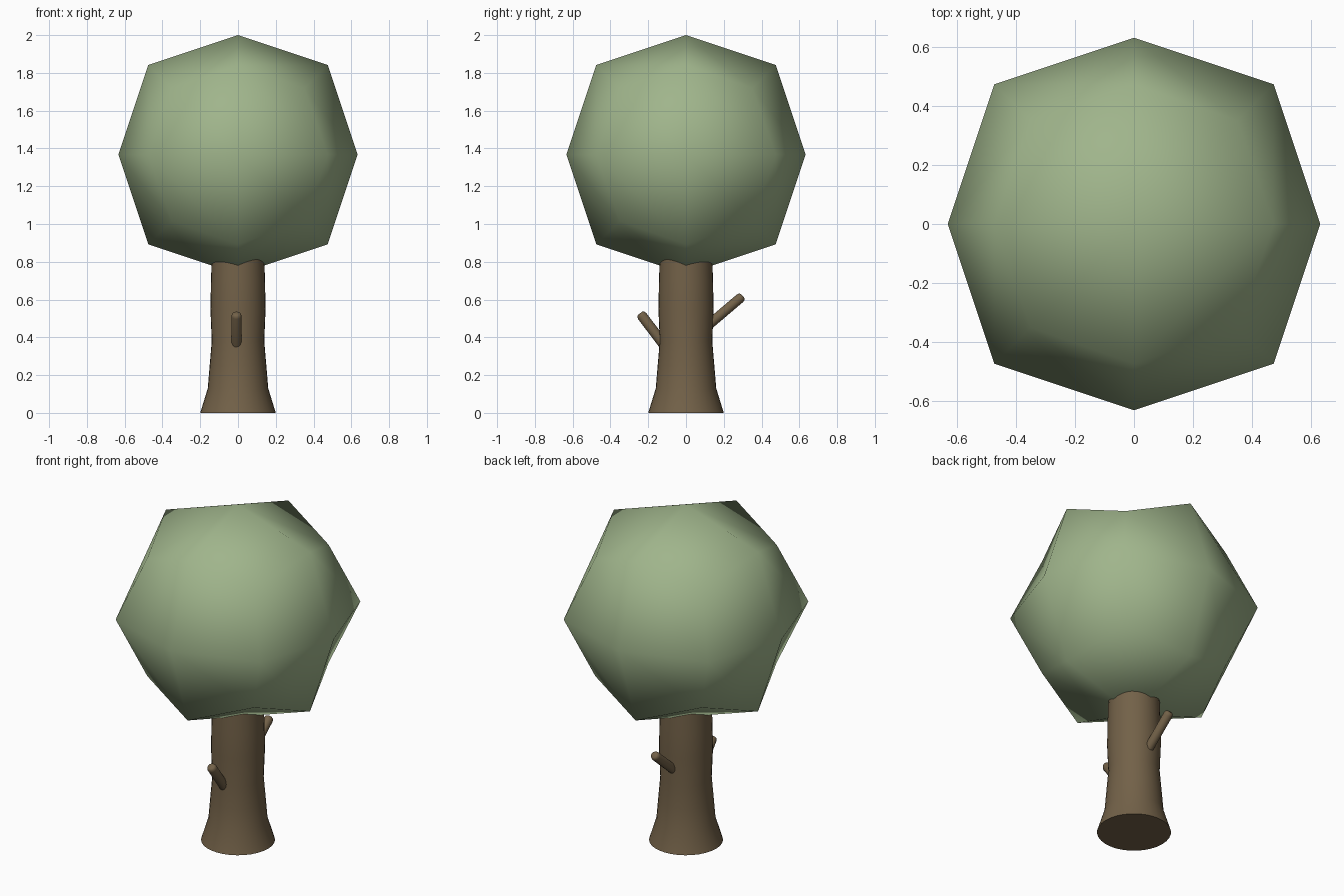
import bpy, bmesh, math
from mathutils import Vector

if "Cube" in bpy.data.objects:
    bpy.data.objects.remove(bpy.data.objects["Cube"])


def material(name, color):
    m = bpy.data.materials.new(name)
    m.diffuse_color = (*color, 1)
    m.use_nodes = True
    m.node_tree.nodes["Principled BSDF"].inputs["Base Color"].default_value = m.diffuse_color
    return m


LEAF = material("leaf green", (0.35, 0.46, 0.26))
BARK = material("bark brown", (0.17, 0.12, 0.065))


def add_object(name, bm, mat):
    bmesh.ops.recalc_face_normals(bm, faces=bm.faces)
    mesh = bpy.data.meshes.new(name)
    bm.to_mesh(mesh)
    bm.free()
    mesh.materials.append(mat)
    obj = bpy.data.objects.new(name, mesh)
    bpy.context.collection.objects.link(obj)
    return obj


def lathe(name, profile, sides, mat, origin=(0, 0, 0), axis=(0, 0, 1)):
    """Capped round solid from (radius, height) rings along an axis."""
    rot = Vector((0, 0, 1)).rotation_difference(Vector(axis))
    bm = bmesh.new()
    rings = []
    for r, h in profile:
        angles = [2 * math.pi * i / sides for i in range(sides)]
        rings.append([bm.verts.new(Vector(origin) + rot @ Vector(
            (r * math.cos(a), r * math.sin(a), h))) for a in angles])
    for a, b in zip(rings, rings[1:]):
        for i in range(sides):
            j = (i + 1) % sides
            bm.faces.new((a[i], a[j], b[j], b[i]))
    bm.faces.new(rings[0][::-1])
    bm.faces.new(rings[-1])
    obj = add_object(name, bm, mat)
    obj.data.shade_smooth()
    obj.data.set_sharp_from_angle(angle=math.radians(50))
    return obj


# Crown: cube rounded by a single subdivision, smooth shaded
bm = bmesh.new()
bmesh.ops.create_cube(bm, size=1.266)
crown = add_object("crown", bm, LEAF)
crown.location.z = 1.367
crown.data.shade_smooth()
sub = crown.modifiers.new("round", 'SUBSURF')
sub.levels = sub.render_levels = 1
sub.use_limit_surface = False

# Trunk: flared foot, slight waist, top buried in the crown
lathe("trunk", [(0.2, 0), (0.16, 0.13), (0.15, 0.25), (0.139, 0.38),
                (0.146, 0.55), (0.143, 0.7), (0.138, 0.86)], 32, BARK)


# Branch stubs with rounded tips, rooted inside the trunk
def branch(name, root, tip, r):
    root, tip = Vector(root), Vector(tip)
    n = (tip - root).length
    lathe(name, [(r, 0), (r, n - 0.018), (r * 0.85, n - 0.006), (r * 0.55, n)],
          16, BARK, root, tip - root)


branch("front_branch", (-0.008, -0.09, 0.325), (-0.008, -0.243, 0.527), 0.027)
branch("back_branch", (0, 0.08, 0.432), (0, 0.3, 0.619), 0.026)
